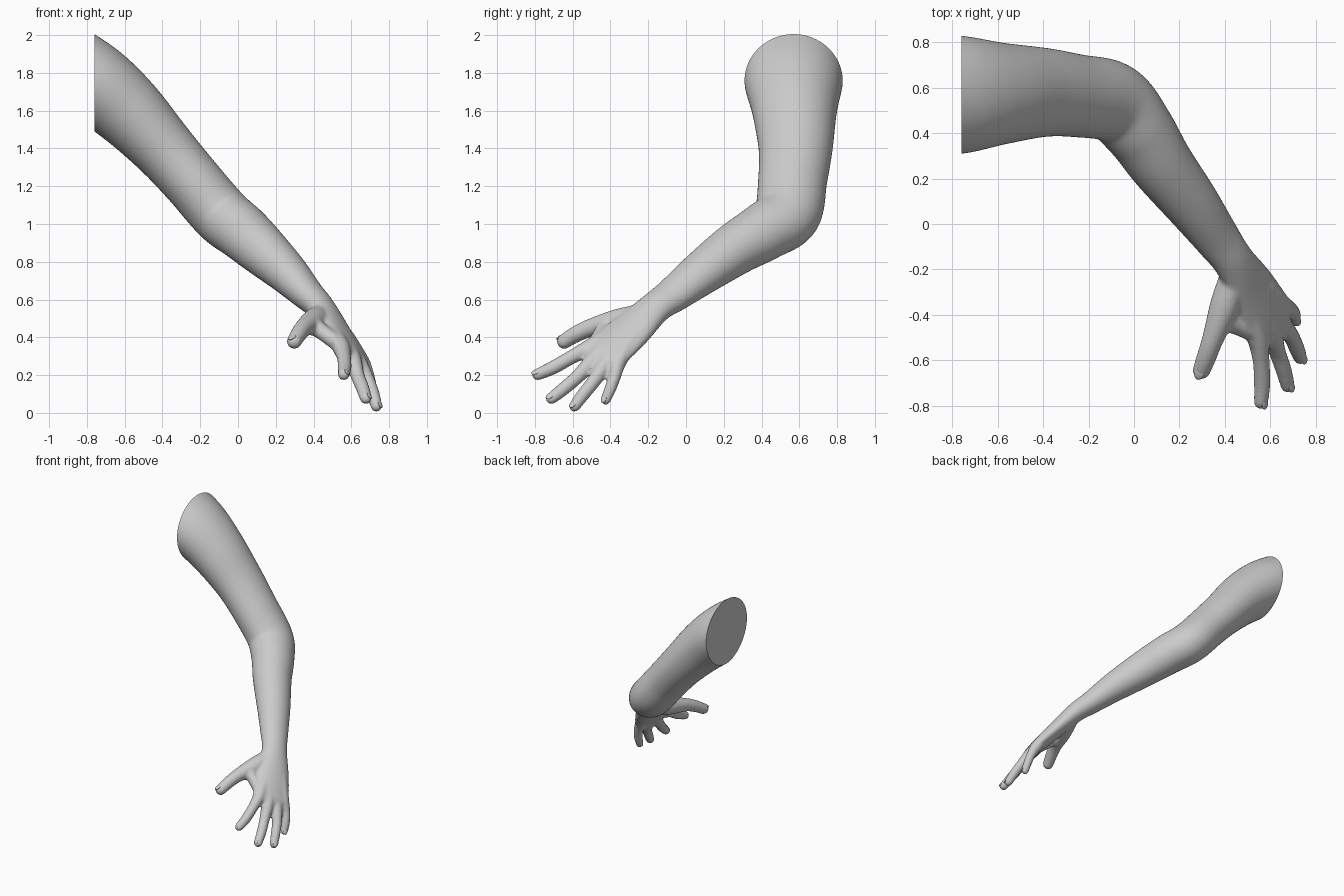
import bpy, bmesh, math
from mathutils import Vector

if "Cube" in bpy.data.objects:
    bpy.data.objects.remove(bpy.data.objects["Cube"])

ACROSS = Vector((0.53, 0.79, -0.31))    # index side to little-finger side
DORSAL = Vector((0.70, -0.21, 0.66))    # out of the back of the hand
Y = (0, 1, 0)
A = tuple(ACROSS)
bm = bmesh.new()


def spline(rows, steps):
    """Catmull-Rom through rows of numbers."""
    out = []
    for i in range(len(rows) - 1):
        p0, p1 = rows[max(i - 1, 0)], rows[i]
        p2, p3 = rows[i + 1], rows[min(i + 2, len(rows) - 1)]
        for s in range(steps):
            t = s / steps
            out.append([0.5 * (2 * b + (c - a) * t + (2 * a - 5 * b + 4 * c - d) * t * t
                               + (3 * b - a - 3 * c + d) * t ** 3)
                        for a, b, c, d in zip(p0, p1, p2, p3)])
    out.append(list(rows[-1]))
    return out


def loft(rows, steps=6, sides=32, round_end=True):
    """Rows are centre xyz, wide radius, thin radius, wide-axis xyz."""
    pts = spline(rows, steps)
    rings = []
    for i, p in enumerate(pts):
        c = Vector(p[:3])
        t = (Vector(pts[min(i + 1, len(pts) - 1)][:3]) - Vector(pts[max(i - 1, 0)][:3])).normalized()
        u = Vector(p[5:8])
        u = (u - t * u.dot(t)).normalized()
        rings.append((c, u, t.cross(u), p[3], p[4]))
    if round_end:
        c, u, v, a, b = rings[-1]
        for k in range(1, 6):
            ang = k * math.pi / 2 / 5.4
            f = math.cos(ang)
            rings.append((c + t * min(a, b) * math.sin(ang), u, v, a * f, b * f))
    loops = []
    for c, u, v, a, b in rings:
        loops.append([bm.verts.new(c + u * a * math.cos(q) + v * b * math.sin(q))
                      for q in (2 * math.pi * k / sides for k in range(sides))])
    for l0, l1 in zip(loops, loops[1:]):
        for k in range(sides):
            n = (k + 1) % sides
            bm.faces.new((l0[k], l0[n], l1[n], l1[k]))
    bm.faces.new(loops[0][::-1])
    bm.faces.new(loops[-1])


def digit(rows):
    loft([(x, y, z, r, r, *A) for x, y, z, r in rows], 5, 20)


# shoulder, upper arm, elbow, forearm, wrist and palm as one tapered form
loft([
    (-0.96, 0.57, 1.86, 0.27, 0.23, *Y),
    (-0.76, 0.57, 1.745, 0.26, 0.215, *Y),
    (-0.585, 0.575, 1.60, 0.225, 0.195, *Y),
    (-0.40, 0.58, 1.405, 0.197, 0.168, *Y),
    (-0.25, 0.565, 1.235, 0.183, 0.158, *Y),
    (-0.09, 0.535, 1.05, 0.178, 0.157, *Y),
    (0.02, 0.415, 0.96, 0.16, 0.15, *Y),
    (0.12, 0.265, 0.87, 0.143, 0.137, 0.2, 0.9, -0.1),
    (0.255, 0.09, 0.745, 0.124, 0.112, *A),
    (0.365, -0.06, 0.63, 0.105, 0.086, *A),
    (0.44, -0.165, 0.555, 0.096, 0.072, *A),
    (0.52, -0.295, 0.435, 0.125, 0.06, *A),
    (0.60, -0.44, 0.31, 0.145, 0.046, *A),
    (0.612, -0.465, 0.283, 0.13, 0.034, *A)], 8, 48)

# fingers and thumb, from inside the palm to the tip
DIGITS = {
    "thumb": [(0.44, -0.22, 0.52, 0.06), (0.40, -0.36, 0.485, 0.066), (0.35, -0.50, 0.452, 0.049),
              (0.32, -0.585, 0.415, 0.044), (0.298, -0.645, 0.378, 0.040)],
    "index": [(0.51, -0.39, 0.43, 0.035), (0.545, -0.50, 0.35, 0.047), (0.56, -0.60, 0.298, 0.038),
              (0.565, -0.70, 0.242, 0.037), (0.56, -0.785, 0.203, 0.032)],
    "middle": [(0.545, -0.36, 0.41, 0.035), (0.60, -0.47, 0.30, 0.047), (0.632, -0.565, 0.20, 0.038),
               (0.66, -0.645, 0.13, 0.036), (0.677, -0.712, 0.077, 0.032)],
    "ring": [(0.57, -0.32, 0.40, 0.034), (0.64, -0.425, 0.26, 0.045), (0.69, -0.49, 0.165, 0.037),
             (0.718, -0.55, 0.09, 0.035), (0.733, -0.59, 0.036, 0.031)],
    "little": [(0.58, -0.27, 0.41, 0.034), (0.652, -0.355, 0.275, 0.043), (0.688, -0.375, 0.20, 0.034),
               (0.704, -0.40, 0.13, 0.032), (0.709, -0.425, 0.07, 0.028)],
}
for rows in DIGITS.values():
    digit(rows)

# web of skin between thumb and index finger
digit([(0.39, -0.42, 0.47, 0.05), (0.45, -0.445, 0.425, 0.043), (0.53, -0.48, 0.365, 0.042)])

# fuse everything into one smooth skin
bmesh.ops.recalc_face_normals(bm, faces=bm.faces)
mesh = bpy.data.meshes.new("arm")
bm.to_mesh(mesh)
bm.free()
arm = bpy.data.objects.new("arm", mesh)
bpy.context.collection.objects.link(arm)
bpy.context.view_layer.objects.active = arm
arm.select_set(True)
rem = arm.modifiers.new("fuse", 'REMESH')
rem.mode = 'VOXEL'
rem.voxel_size = 0.009
smo = arm.modifiers.new("soften", 'SMOOTH')
smo.factor = 0.5
smo.iterations = 10
for m in ("fuse", "soften"):
    bpy.ops.object.modifier_apply(modifier=m)

# flat cut at the shoulder
bm = bmesh.new()
bm.from_mesh(arm.data)
res = bmesh.ops.bisect_plane(bm, geom=bm.verts[:] + bm.edges[:] + bm.faces[:], dist=1e-5,
                             plane_co=(-0.76, 0, 0), plane_no=(-1, 0, 0), clear_outer=True)
bmesh.ops.holes_fill(bm, edges=[e for e in bm.edges if e.is_boundary], sides=0)
bmesh.ops.recalc_face_normals(bm, faces=bm.faces)
bm.to_mesh(arm.data)
bm.free()
bpy.ops.object.shade_smooth_by_angle(angle=math.radians(40))

# fingernails
for name, rows in DIGITS.items():
    tip, prev = Vector(rows[-1][:3]), Vector(rows[-2][:3])
    r = rows[-1][3]
    d = (tip - prev).normalized()
    n = Vector((-0.3, -0.3, 0.9)) if name == "thumb" else DORSAL
    n = (n - d * n.dot(d)).normalized()
    s = n.cross(d)
    nb = bmesh.new()
    bmesh.ops.create_uvsphere(nb, u_segments=16, v_segments=10, radius=1)
    for v in nb.verts:
        v.co = tip + d * (v.co.x * r * 0.75 + r * 0.1) + s * v.co.y * r * 0.55 \
            + n * (v.co.z * r * 0.2 + r * 0.78)
    me = bpy.data.meshes.new(name + "_nail")
    nb.to_mesh(me)
    nb.free()
    me.shade_smooth()
    bpy.context.collection.objects.link(bpy.data.objects.new(name + "_nail", me))
